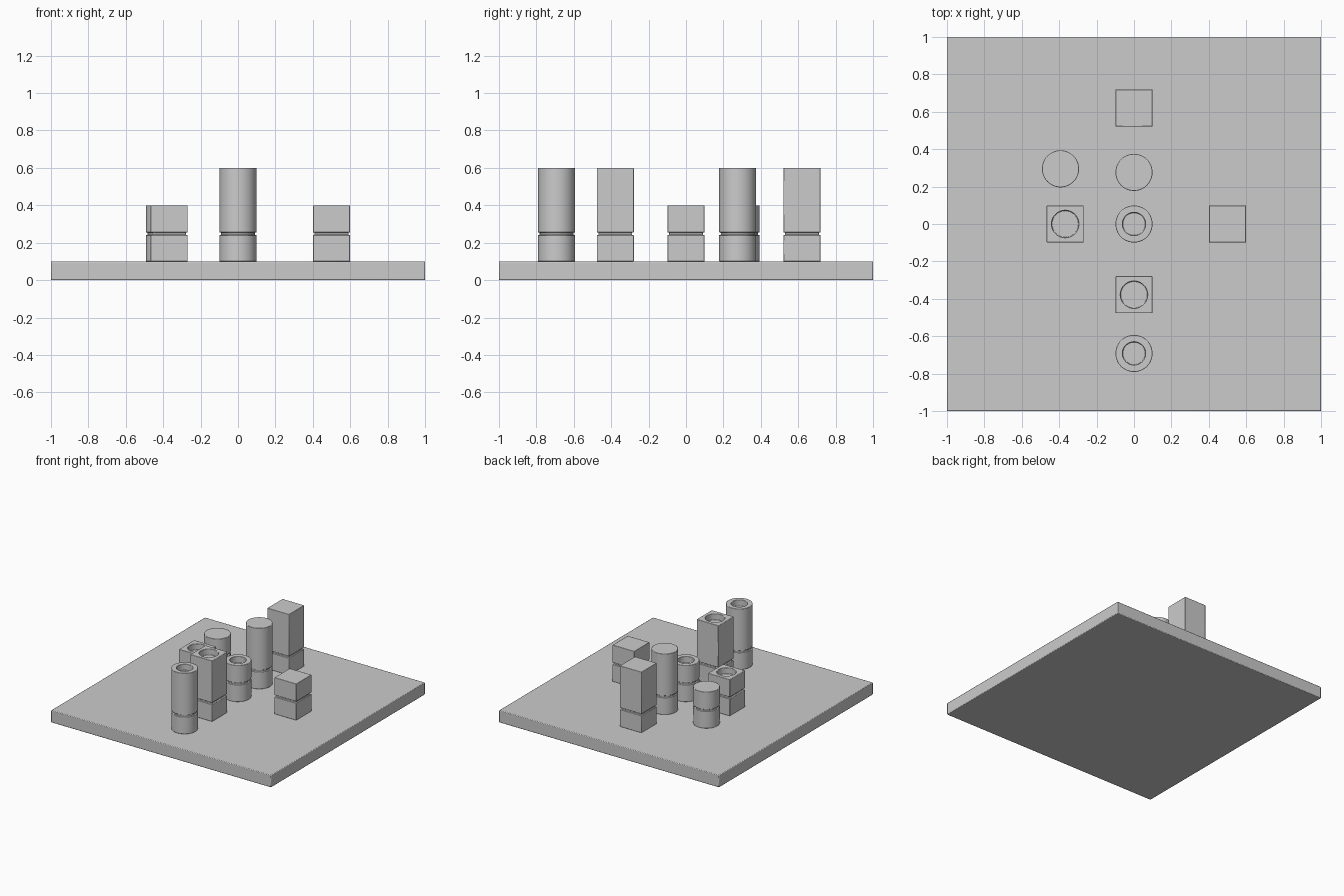
import bpy, bmesh, math

if "Cube" in bpy.data.objects:
    bpy.data.objects.remove(bpy.data.objects["Cube"])

N = 64  # outline points around round or drilled pieces


def finish(name, bm, width):
    """Turn a bmesh into a smooth-shaded object with softened edges."""
    bmesh.ops.recalc_face_normals(bm, faces=bm.faces[:])
    mesh = bpy.data.meshes.new(name)
    bm.to_mesh(mesh)
    bm.free()
    ob = bpy.data.objects.new(name, mesh)
    bpy.context.collection.objects.link(ob)
    bev = ob.modifiers.new("soft_edges", 'BEVEL')
    bev.width = width
    bev.segments = 2
    bev.limit_method = 'ANGLE'
    bev.angle_limit = math.radians(40)
    bpy.ops.object.select_all(action='DESELECT')
    bpy.context.view_layer.objects.active = ob
    ob.select_set(True)
    bpy.ops.object.shade_smooth_by_angle(angle=math.radians(30))
    return ob


def piece(name, x, y, top, square, hole=0.0):
    """Grooved playing piece: stacked outlines, optionally with a recess on top."""
    n = 4 if square and not hole else N
    r, g = 0.099, 0.09
    # (radius, height, outline is square)
    rings = [(r, 0.1, square), (r, 0.241, square), (g, 0.241, square),
             (g, 0.255, square), (r, 0.255, square), (r, top, square)]
    if hole:
        rings += [(hole, top, False), (hole, top - 0.05, False)]
    bm = bmesh.new()
    loops = []
    for rad, z, sq in rings:
        loop = []
        for i in range(n):
            a = math.pi / 4 + 2 * math.pi * i / n
            c, s = math.cos(a), math.sin(a)
            k = rad / max(abs(c), abs(s)) if sq else rad
            loop.append(bm.verts.new((k * c, k * s, z)))
        loops.append(loop)
    for lo, hi in zip(loops, loops[1:]):
        for i in range(n):
            j = (i + 1) % n
            bm.faces.new((lo[i], lo[j], hi[j], hi[i]))
    bm.faces.new(loops[0][::-1])
    bm.faces.new(loops[-1])
    ob = finish(name, bm, 0.003)
    ob.location = (x, y, 0)


# Board slab
bm = bmesh.new()
bmesh.ops.create_cube(bm, size=1)
for v in bm.verts:
    v.co = (v.co.x * 2, v.co.y * 2, 0.05 + v.co.z * 0.1)
finish("board", bm, 0.005)

# Eight pieces: tall/short, square/round, solid/hollow
TALL, SHORT = 0.6, 0.4
piece("tall_square_solid", 0, 0.62, TALL, True)
piece("tall_round_solid", 0, 0.276, TALL, False)
piece("short_round_solid", -0.393, 0.295, SHORT, False)
piece("short_square_hollow", -0.368, 0, SHORT, True, 0.072)
piece("short_round_hollow", 0, 0, SHORT, False, 0.061)
piece("short_square_solid", 0.5, 0, SHORT, True)
piece("tall_square_hollow", 0, -0.378, TALL, True, 0.072)
piece("tall_round_hollow", 0, -0.692, TALL, False, 0.061)
